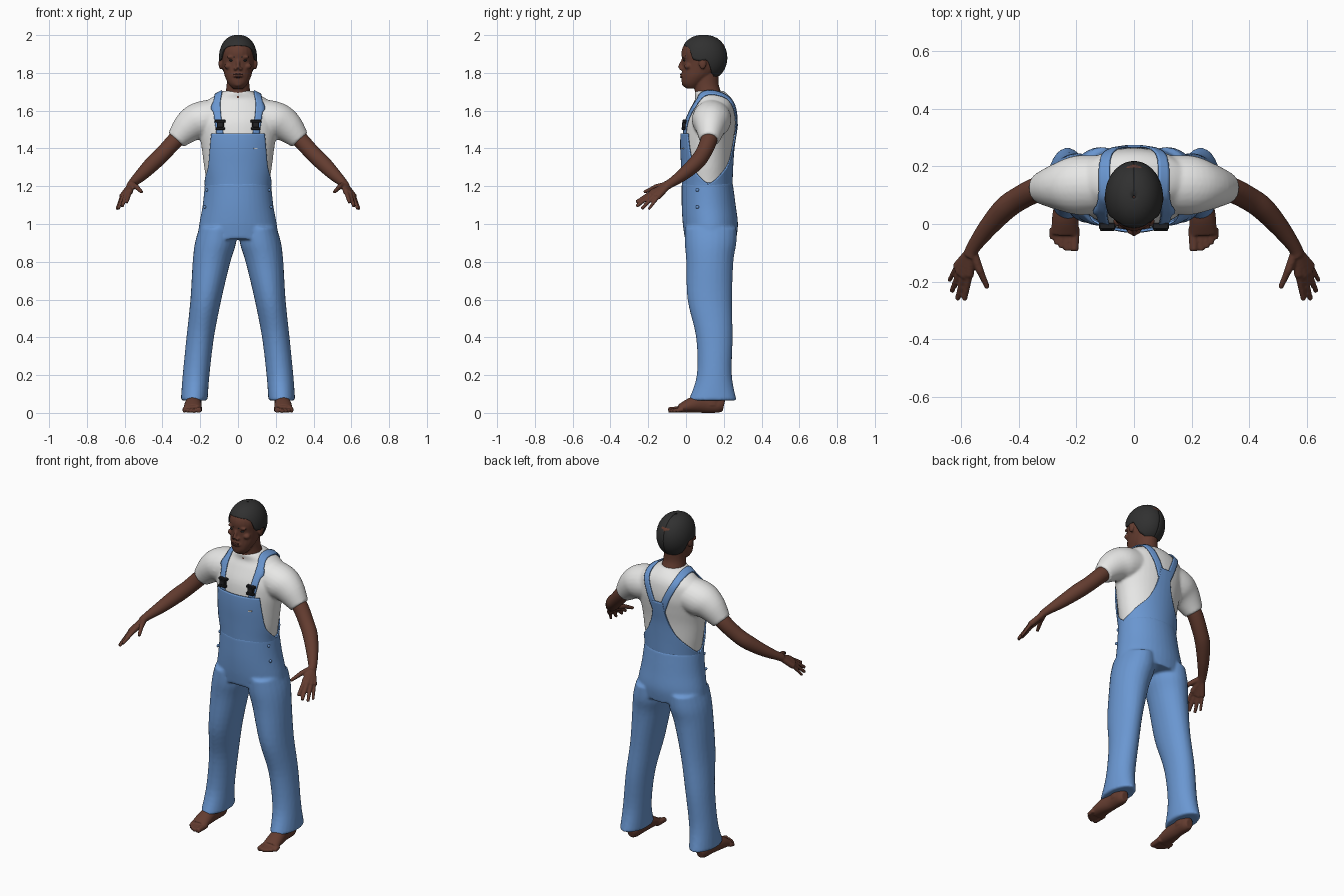
import bpy, bmesh, math
from mathutils import Vector, Matrix
from mathutils.bvhtree import BVHTree

if "Cube" in bpy.data.objects:
    bpy.data.objects.remove(bpy.data.objects["Cube"])


def material(name, *rgb):
    m = bpy.data.materials.new(name)
    m.use_nodes = True
    m.diffuse_color = (*rgb, 1)
    m.node_tree.nodes["Principled BSDF"].inputs["Base Color"].default_value = (*rgb, 1)
    return m


SKIN = material("brown skin", 0.125, 0.045, 0.029)
LIP = material("dark lip", 0.075, 0.026, 0.02)
HAIR = material("black hair", 0.03, 0.03, 0.03)
DENIM = material("blue denim", 0.145, 0.31, 0.64)
COTTON = material("white cotton", 0.8, 0.8, 0.79)
PLASTIC = material("black plastic", 0.015, 0.015, 0.017)


def finish(bm, name, mat):
    bmesh.ops.recalc_face_normals(bm, faces=bm.faces)
    mesh = bpy.data.meshes.new(name)
    bm.to_mesh(mesh)
    bm.free()
    mesh.materials.append(mat)
    mesh.shade_smooth()
    ob = bpy.data.objects.new(name, mesh)
    bpy.context.collection.objects.link(ob)
    return ob


def fuse(ob, voxel, rounds):
    """Merge overlapping volumes into one soft surface."""
    mod = ob.modifiers.new("fuse", "REMESH")
    mod.mode, mod.voxel_size, mod.use_smooth_shade = "VOXEL", voxel, True
    mod = ob.modifiers.new("soften", "SMOOTH")
    mod.factor, mod.iterations = 0.5, rounds
    bpy.context.view_layer.objects.active = ob
    for mod in list(ob.modifiers):
        bpy.ops.object.modifier_apply(modifier=mod.name)
    ob.data.shade_smooth()
    return ob


def spline(rows, steps=5):
    """Catmull-Rom through rows of numbers."""
    out = []
    for i in range(len(rows) - 1):
        p0, p1, p2, p3 = (rows[min(max(i + k, 0), len(rows) - 1)] for k in (-1, 0, 1, 2))
        for s in range(steps):
            t = s / steps
            out.append([b + t / 2 * (c - a + t * (2 * a - 5 * b + 4 * c - d + t * (3 * (b - c) + d - a)))
                        for a, b, c, d in zip(p0, p1, p2, p3)])
    return out + [list(rows[-1])]


def loft(bm, rows, flat=False, side=1, sides=24):
    """Skin ellipses given as x, y, z, radius a, radius b."""
    rows = spline(rows)
    pts = [Vector((r[0] * side, r[1], r[2])) for r in rows]
    span = (pts[-1] - pts[0]).normalized()
    ref = Vector((0, 1, 0)) if abs(span.y) < 0.8 else Vector((0, 0, 1))
    rings = []
    for i, (p, r) in enumerate(zip(pts, rows)):
        u, v = Vector((1, 0, 0)), Vector((0, 1, 0))
        if not flat:
            t = (pts[min(i + 1, len(pts) - 1)] - pts[max(i - 1, 0)]).normalized()
            u = t.cross(ref).normalized()
            v = u.cross(t)
        angles = [math.tau * k / sides for k in range(sides)]
        rings.append([bm.verts.new(p + u * r[3] * math.cos(w) + v * r[4] * math.sin(w)) for w in angles])
    for a, b in zip(rings, rings[1:]):
        for k in range(sides):
            n = (k + 1) % sides
            bm.faces.new((a[k], a[n], b[n], b[k]))
    bm.faces.new(rings[0])
    bm.faces.new(rings[-1])


def rod(bm, a, b, r1, r2, side=1):
    loft(bm, [(*a, r1, r1), (*b, r2, r2)], side=side, sides=12)


def ball(bm, centre, size):
    bmesh.ops.create_uvsphere(bm, u_segments=20, v_segments=12, radius=1,
                              matrix=Matrix.Translation(centre) @ Matrix.Diagonal((*size, 1)))


def sheet(name, mat, grid, thick):
    """Cloth from a grid of points."""
    bm = bmesh.new()
    g = [[bm.verts.new(p) for p in row] for row in grid]
    for a, b in zip(g, g[1:]):
        for k in range(len(a) - 1):
            bm.faces.new((a[k], a[k + 1], b[k + 1], b[k]))
    ob = finish(bm, name, mat)
    mod = ob.modifiers.new("thickness", "SOLIDIFY")
    mod.thickness, mod.offset = thick, 0
    bpy.context.view_layer.objects.active = ob
    bpy.ops.object.select_all(action="DESELECT")
    ob.select_set(True)
    bpy.ops.object.shade_smooth_by_angle(angle=math.radians(50))
    return ob


# Shirt: torso and sleeves
bm = bmesh.new()
loft(bm, [(0, .11, 1.08, .165, .118), (0, .112, 1.2, .164, .122), (0, .112, 1.3, .179, .126),
          (0, .113, 1.4, .192, .132), (0, .12, 1.48, .206, .137), (0, .13, 1.55, .215, .135),
          (0, .143, 1.62, .2, .116), (0, .146, 1.66, .155, .098), (0, .132, 1.69, .1, .086),
          (0, .122, 1.705, .074, .074)], flat=True, sides=40)
for s in (1, -1):
    loft(bm, [(.06, .14, 1.57, .095, .095), (.19, .135, 1.55, .1, .104),
              (.26, .13, 1.515, .086, .083), (.328, .124, 1.445, .055, .053)], side=s)
shirt = fuse(finish(bm, "shirt", COTTON), 0.008, 5)

# Trousers: hips and legs
bm = bmesh.new()
loft(bm, [(0, .112, 1.22, .175, .135), (0, .12, 1.1, .187, .143), (0, .129, 1.0, .205, .146),
          (0, .13, .92, .215, .136)], flat=True, sides=40)
for s in (1, -1):
    loft(bm, [(.11, .13, .98, .095, .137), (.119, .13, .9, .109, .137), (.14, .126, .8, .1, .125),
              (.17, .126, .6, .082, .118), (.2, .15, .4, .073, .097), (.222, .15, .2, .071, .093),
              (.232, .14, .065, .071, .128)], flat=True, side=s)
fuse(finish(bm, "trousers", DENIM), 0.008, 5)

# Bib panels that follow the shirt
tree = BVHTree.FromObject(shirt, bpy.context.evaluated_depsgraph_get())


def on_shirt(z, angle, facing, lift):
    d = Vector((.27 * math.sin(angle), facing * .2 * math.cos(angle), 0))
    axis = Vector((0, .115, z))
    hit = tree.ray_cast(axis + d, -d.normalized())[0] or axis + d * 0.7
    return hit + d.normalized() * lift


def panel(name, edge, facing):
    rows = [[on_shirt(z, a * (k / 16 - 1), facing, .008) for k in range(33)] for z, a in spline(edge, 6)]
    sheet(name, DENIM, rows, .008)


panel("front_bib", [(1.17, 1.62), (1.21, 1.6), (1.235, 1.36), (1.29, 1.02), (1.39, .86), (1.48, .78)], -1)
panel("back_bib", [(1.17, 1.62), (1.205, 1.6), (1.235, 1.25), (1.315, .64), (1.38, .38), (1.45, .23), (1.53, .16)], 1)

# Shoulder straps and their buckles
for s, label in ((1, "left"), (-1, "right")):
    path = [Vector(p) for p in spline([(.11, -.05, 1.48), (.115, -.02, 1.56), (.125, .02, 1.66), (.125, .1, 1.73),
                                       (.118, .19, 1.72), (.1, .28, 1.65), (.06, .3, 1.56), (.02, .29, 1.46)], 6)]
    grid = []
    for i, p in enumerate(path):
        t = path[min(i + 1, len(path) - 1)] - path[max(i - 1, 0)]
        n = tree.find_nearest(p)[1]
        across = t.cross(n).normalized() * .021
        row = []
        for k in (-1, -.5, 0, .5, 1):
            hit, normal, _, _ = tree.find_nearest(p + across * k)
            q = hit + normal * .007
            row.append((q.x * s, q.y, q.z))
        grid.append(row)
    sheet(label + "_strap", DENIM, grid, .007)
    bm = bmesh.new()
    base = tree.find_nearest((.11, -.05, 1.525))[0]
    for dz, w, h in ((.02, .056, .014), (0, .036, .03), (-.02, .05, .014)):
        bmesh.ops.create_cube(bm, size=1, matrix=Matrix.Translation((base.x * s, base.y - .012 + dz * .15, 1.525 + dz))
                              @ Matrix.Diagonal((w, .022, h, 1)))
    bmesh.ops.bevel(bm, geom=bm.edges[:], offset=.003, segments=1, affect="EDGES")
    finish(bm, label + "_buckle", PLASTIC).data.shade_flat()
    # Side buttons
    bm = bmesh.new()
    for z, x in ((1.18, .165), (1.09, .176)):
        ball(bm, (x * s, .06, z), (.007, .009, .009))
    finish(bm, label + "_side_buttons", DENIM)

# Small stitched tab on the bib
bm = bmesh.new()
tab = on_shirt(1.4, .48, -1, .014)
bmesh.ops.create_cube(bm, size=1, matrix=Matrix.Translation(tab) @ Matrix.Rotation(.35, 4, "Z")
                      @ Matrix.Diagonal((.02, .006, .007, 1)))
finish(bm, "bib_tab", COTTON).data.shade_flat()

# Arms with hands
FINGERS = [((.573, -.18, 1.168), (.59, -.264, 1.115), .0115), ((.592, -.182, 1.157), (.614, -.262, 1.093), .0115),
           ((.608, -.17, 1.147), (.634, -.235, 1.08), .011), ((.617, -.15, 1.142), (.643, -.198, 1.077), .0095)]
for s, label in ((1, "left"), (-1, "right")):
    bm = bmesh.new()
    loft(bm, [(.27, .13, 1.505, .045, .045), (.335, .12, 1.44, .044, .044), (.4, .088, 1.37, .042, .042),
              (.45, .052, 1.322, .042, .041), (.51, -.015, 1.262, .034, .033), (.558, -.08, 1.217, .023, .025),
              (.572, -.11, 1.2, .02, .026)], side=s)
    for knuckle, tip, r in FINGERS:
        rod(bm, (.565, -.09, 1.208), knuckle, .017, .0165, s)
        rod(bm, knuckle, tip, r + .001, r - .002, s)
    rod(bm, (.562, -.095, 1.21), (.535, -.165, 1.195), .017, .014, s)
    rod(bm, (.537, -.16, 1.196), (.509, -.222, 1.168), .0135, .009, s)
    fuse(finish(bm, label + "_arm", SKIN), 0.005, 3)

    # Bare feet
    bm = bmesh.new()
    loft(bm, [(.232, .2, .036, .022, .03), (.232, .17, .042, .035, .042), (.233, .1, .05, .038, .05),
              (.238, .03, .041, .046, .041), (.24, -.035, .022, .048, .022)], side=s)
    loft(bm, [(.232, .14, .04, .04, .05), (.23, .145, .2, .04, .045)], flat=True, side=s)
    for x, tip, r in ((.206, -.094, .015), (.231, -.092, .011), (.25, -.083, .0105), (.267, -.07, .01), (.282, -.052, .01)):
        rod(bm, (x, -.015, .02), (x + .002, tip, r), r + .003, r, s)
    fuse(finish(bm, label + "_foot", SKIN), 0.005, 2)

# Head with neck, nose, lips, brow ridge and ears
bm = bmesh.new()
loft(bm, [(0, .13, 1.62, .085, .08), (0, .118, 1.69, .068, .071), (0, .108, 1.74, .06, .065),
          (0, .105, 1.8, .06, .07)], flat=True)
loft(bm, [(0, .03, 1.718, .03, .03), (0, .035, 1.742, .05, .056), (0, .058, 1.78, .069, .082),
          (0, .08, 1.82, .079, .101), (0, .092, 1.86, .086, .112), (0, .094, 1.91, .091, .118),
          (0, .096, 1.95, .08, .104), (0, .098, 1.985, .045, .06)], flat=True)
loft(bm, [(0, -.012, 1.878, .009, .008), (0, -.025, 1.85, .009, .01), (0, -.032, 1.826, .012, .013)], flat=True)
for s in (1, -1):
    ball(bm, (.013 * s, -.024, 1.822), (.011, .012, .009))
    ball(bm, (.092 * s, .088, 1.85), (.011, .02, .032))
    ball(bm, (.034 * s, -.008, 1.884), (.027, .011, .008))
    ball(bm, (.052 * s, .01, 1.835), (.02, .02, .016))
ball(bm, (0, -.015, 1.785), (.03, .016, .016))
ball(bm, (0, -.006, 1.742), (.024, .016, .016))
fuse(finish(bm, "head", SKIN), 0.005, 3)

# Mouth, eyes and eyebrows
bm = bmesh.new()
for dz in (.006, -.006):
    ball(bm, (0, -.024, 1.785 + dz), (.024, .008, .0055))
finish(bm, "lips", LIP)
bm = bmesh.new()
for s in (1, -1):
    ball(bm, (.035 * s, -.009, 1.866), (.013, .006, .005))
    rod(bm, (.015, -.018, 1.884), (.054, -.004, 1.888), .004, .003, s)
finish(bm, "eyes_and_brows", HAIR)

# Short hair: a cap from crown to hairline
HAIRLINE = [(0, 1.945), (35, 1.94), (52, 1.925), (62, 1.87), (82, 1.862), (98, 1.87), (115, 1.8), (140, 1.775), (180, 1.768)]


def hairline(deg):
    for (a, za), (b, zb) in zip(HAIRLINE, HAIRLINE[1:]):
        if deg <= b:
            return za + (zb - za) * (deg - a) / (b - a)
    return HAIRLINE[-1][1]


grid = []
for k in range(73):
    deg = k * 5 - 180
    w = math.radians(deg)
    low = math.asin(max(-1, min(1, (hairline(abs(deg)) - 1.88) / .118)))
    column = []
    for j in range(17):
        lat = math.pi / 2 - .02 + (low - math.pi / 2 + .02) * j / 16
        r = math.cos(lat) ** .85
        column.append((.098 * r * math.sin(w), .094 - .122 * r * math.cos(w), 1.88 + .118 * math.sin(lat)))
    grid.append(column)
sheet("hair", HAIR, grid, .006)
